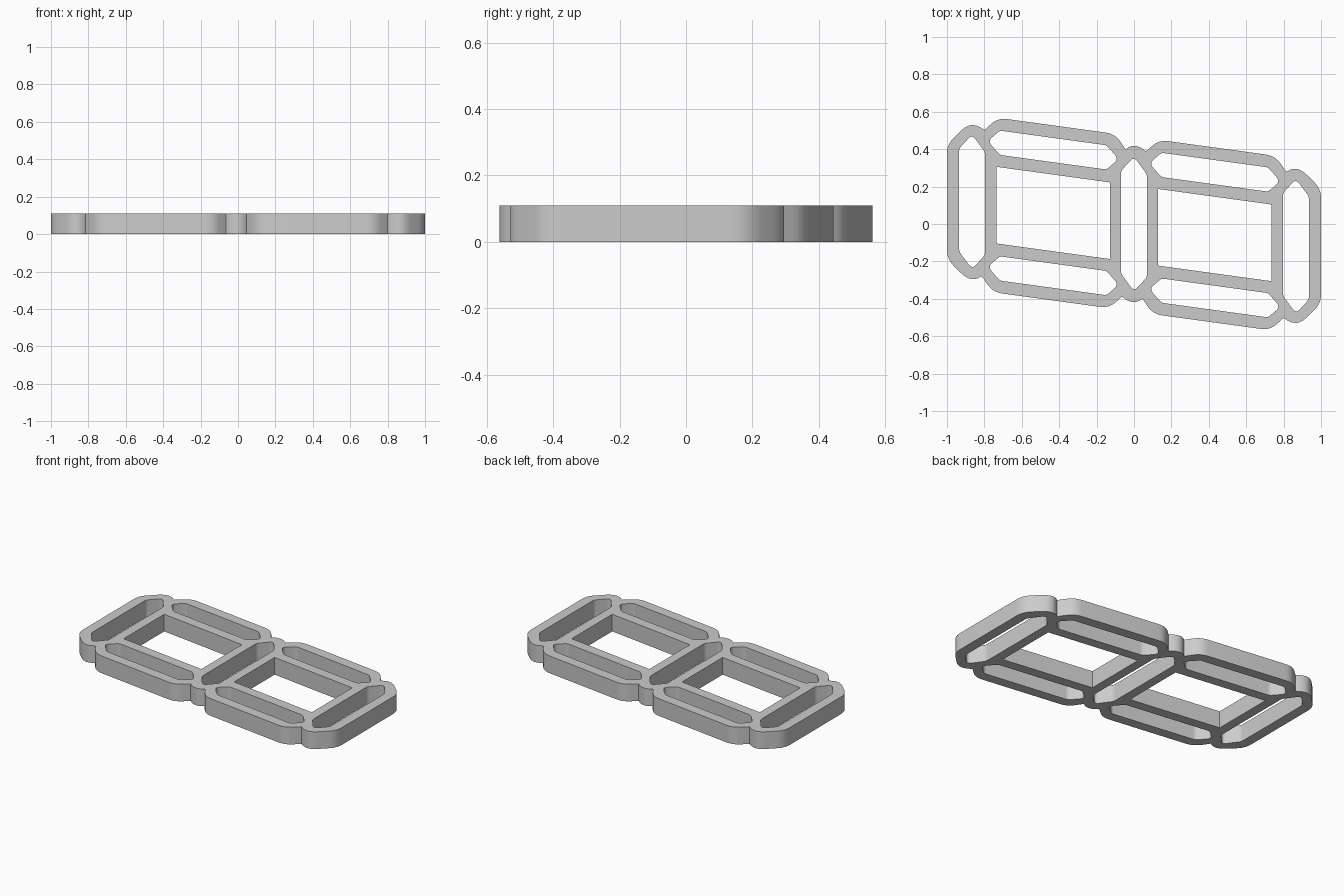
import bpy, bmesh
from mathutils import Vector

cube = bpy.data.objects.get("Cube")
if cube:
    bpy.data.objects.remove(cube)

HEIGHT = 0.11
SLANT = 0.137

grey = bpy.data.materials.new("plain grey")
grey.use_nodes = True
grey.diffuse_color = (0.6, 0.6, 0.6, 1)
grey.node_tree.nodes["Principled BSDF"].inputs["Base Color"].default_value = (0.6, 0.6, 0.6, 1)


def rounded(corners, steps=6):
    """Round each corner (x, y, cut length) of a closed loop, then slant it."""
    result = []
    count = len(corners)
    for i, (x, y, cut) in enumerate(corners):
        here = Vector((x, y))
        if cut == 0:
            result.append(here)
            continue
        before = Vector(corners[i - 1][:2]) - here
        after = Vector(corners[(i + 1) % count][:2]) - here
        start = here + before.normalized() * min(cut, before.length * 0.95)
        end = here + after.normalized() * min(cut, after.length * 0.95)
        for s in range(steps + 1):
            t = s / steps
            result.append(start * (1 - t) ** 2 + here * 2 * t * (1 - t) + end * t ** 2)
    return [(p.x, p.y - SLANT * p.x) for p in result]


def turned(corners):
    return corners + [(-x, -y, cut) for x, y, cut in corners]


# Outer outline: the back half, repeated by a half turn
outline = turned([
    (-1, 0.288, 0.05), (-0.868, 0.434, 0.075), (-0.8, 0.393, 0),
    (-0.727, 0.468, 0.05), (-0.1, 0.468, 0.05), (-0.045, 0.392, 0),
    (0, 0.437, 0.06), (0.064, 0.397, 0),
    (0.134, 0.468, 0.05), (0.755, 0.468, 0.05), (0.815, 0.39, 0),
    (0.868, 0.437, 0.075), (1, 0.325, 0.05),
])
loops = [rounded(outline)]


def add_hole(cx, cy, corners):
    loops.append(rounded([(cx + x, cy + y, cut) for x, y, cut in turned(corners)]))


# Three long cells across the frame
for cx in (-0.866, 0, 0.866):
    add_hole(cx, 0, [(-0.069, -0.275, 0.015), (-0.069, 0.275, 0.015), (0, 0.36, 0.03)])

# Four cells along the edges and two open windows
for cx in (-0.432, 0.432):
    for cy in (-0.336, 0.336):
        add_hole(cx, cy, [(-0.35, 0, 0.03), (-0.285, 0.065, 0.015), (0.285, 0.065, 0.015)])
    add_hole(cx, 0, [(-0.304, 0.205, 0), (0.304, 0.205, 0)])

# Fill the outline around the holes and extrude it
curve = bpy.data.curves.new("frame_profile", "CURVE")
curve.dimensions = "2D"
curve.fill_mode = "BOTH"
curve.extrude = HEIGHT / 2
for loop in loops:
    spline = curve.splines.new("POLY")
    spline.points.add(len(loop) - 1)
    for point, (x, y) in zip(spline.points, loop):
        point.co = (x, y, 0, 1)
    spline.use_cyclic_u = True
profile = bpy.data.objects.new("frame_profile", curve)
bpy.context.collection.objects.link(profile)
bpy.context.view_layer.update()
mesh = bpy.data.meshes.new_from_object(profile.evaluated_get(bpy.context.evaluated_depsgraph_get()))
bpy.data.objects.remove(profile)

# Weld the walls to the caps and stand the frame on the ground
bm = bmesh.new()
bm.from_mesh(mesh)
bmesh.ops.remove_doubles(bm, verts=bm.verts, dist=0.0001)
bmesh.ops.translate(bm, verts=bm.verts, vec=(0, 0, HEIGHT / 2))
bmesh.ops.recalc_face_normals(bm, faces=bm.faces)
bm.to_mesh(mesh)
bm.free()

mesh.name = "segment_frame"
mesh.materials.clear()
mesh.materials.append(grey)
frame = bpy.data.objects.new("segment_frame", mesh)
bpy.context.collection.objects.link(frame)
for obj in bpy.context.selected_objects:
    obj.select_set(False)
frame.select_set(True)
bpy.context.view_layer.objects.active = frame
bpy.ops.object.shade_smooth_by_angle()
